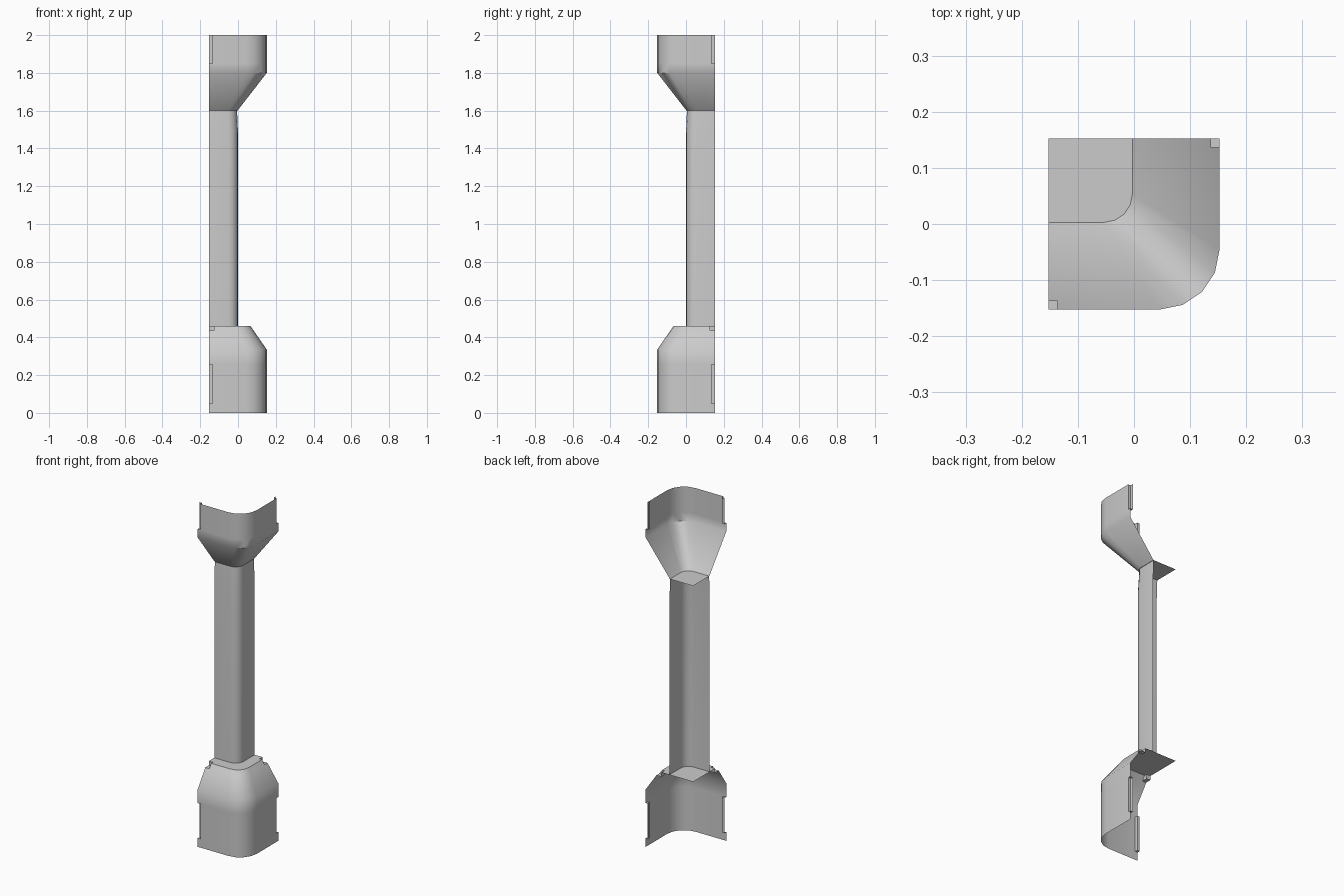
import bpy, bmesh, math

if "Cube" in bpy.data.objects:
    bpy.data.objects.remove(bpy.data.objects["Cube"])

H = 0.1525      # half width of the footprint
W = 0.0165      # width and depth of the edge recesses
SEG = 4         # segments of the rounded corner


def profile(c, r, z, w=W):
    """L-shaped outline with rounded corner, reaching x = c and y = -c."""
    pts = [(-H, -c, z), (-H + w, -c, z)]
    for i in range(SEG + 1):
        a = -math.pi / 2 + i * math.pi / 2 / SEG
        pts.append((c - r + r * math.cos(a), -c + r + r * math.sin(a), z))
    return pts + [(c, H - w, z), (c, H, z)]


def loft(rows, gaps=()):
    """Quads between outlines; row indices in gaps leave the end strips open."""
    faces = []
    for j, (a, b) in enumerate(zip(rows, rows[1:])):
        last = len(a) - 2
        for i in range(last + 1):
            if j in gaps and i in (0, last):
                continue
            faces.append([a[i], a[i + 1], b[i + 1], b[i]])
    return faces


def both_ends(faces):
    """Add the copies mirrored across the diagonal."""
    return faces + [[(-y, -x, z) for x, y, z in reversed(f)] for f in faces]


def recess(z0, z1, closed_top):
    """Side wall, back wall and ledges of a slot in the shell's end edge."""
    x, y0, y1 = -H + W, -H, -H + W
    f = [[(x, y0, z0), (x, y0, z1), (x, y1, z1), (x, y1, z0)],
         [(-H, y1, z0), (x, y1, z0), (x, y1, z1), (-H, y1, z1)],
         [(-H, y0, z0), (x, y0, z0), (x, y1, z0), (-H, y1, z0)]]
    if closed_top:
        f.append([(-H, y1, z1), (x, y1, z1), (x, y0, z1), (-H, y0, z1)])
    return both_ends(f)


def make(name, faces):
    bm = bmesh.new()
    for f in faces:
        bm.faces.new([bm.verts.new(p) for p in f])
    bmesh.ops.remove_doubles(bm, verts=bm.verts, dist=1e-5)
    me = bpy.data.meshes.new(name)
    bm.to_mesh(me)
    bm.free()
    ob = bpy.data.objects.new(name, me)
    bpy.context.collection.objects.link(ob)
    bpy.ops.object.select_all(action='DESELECT')
    ob.select_set(True)
    bpy.context.view_layer.objects.active = ob
    bpy.ops.object.shade_smooth_by_angle(angle=math.radians(42))


# Base: straight skirt, sloped shoulder, flat top, edge slots
TOP, NOTCH, TW = 0.46, 0.435, 0.026
ct = 0.066
t = (NOTCH - 0.335) / (TOP - 0.335)
cn = H + (ct - H) * t
rn = 0.107 + (0.07 - 0.107) * t
rows = [profile(H, 0.107, z) for z in (0, 0.05, 0.255, 0.335)]
rows += [profile(cn, rn, NOTCH, TW), profile(ct, 0.07, TOP, TW)]
base = loft(rows, gaps=(1, 4)) + recess(0.05, 0.255, True)

# Small notch where the shoulder meets the flat top
xn, yb = -H + TW, -ct + TW * 0.6
base += both_ends([
    [(-H, -cn, NOTCH), (xn, -cn, NOTCH), (xn, yb, NOTCH), (-H, yb, NOTCH)],
    [(xn, -cn, NOTCH), (xn, -ct, TOP), (xn, yb, TOP), (xn, yb, NOTCH)],
    [(-H, yb, NOTCH), (xn, yb, NOTCH), (xn, yb, TOP), (-H, yb, TOP)]])
left = [(-H, yb, TOP), (xn, yb, TOP)]
right = [(-y, -x, z) for x, y, z in reversed(left)]
base.append(left + rows[-1][1:-1] + right + [(-H, H, TOP)])
make("pillar_base", base)

# Shaft: open corner strip, tapering slightly at the top
make("pillar_shaft", loft([profile(0, 0.05, TOP), profile(0, 0.05, 1.48),
                           profile(-0.005, 0.05, 1.6)]))

# Capital: flare, straight rim with edge slots, and floor plate
rows = [profile(-0.003, 0.05, 1.6)]
rows += [profile(H, 0.107, z) for z in (1.8, 1.85, 2.0)]
capital = loft(rows, gaps=(2,)) + recess(1.85, 2.0, False)
capital.append(list(reversed(rows[0] + [(-H, H, 1.6)])))
make("pillar_capital", capital)
